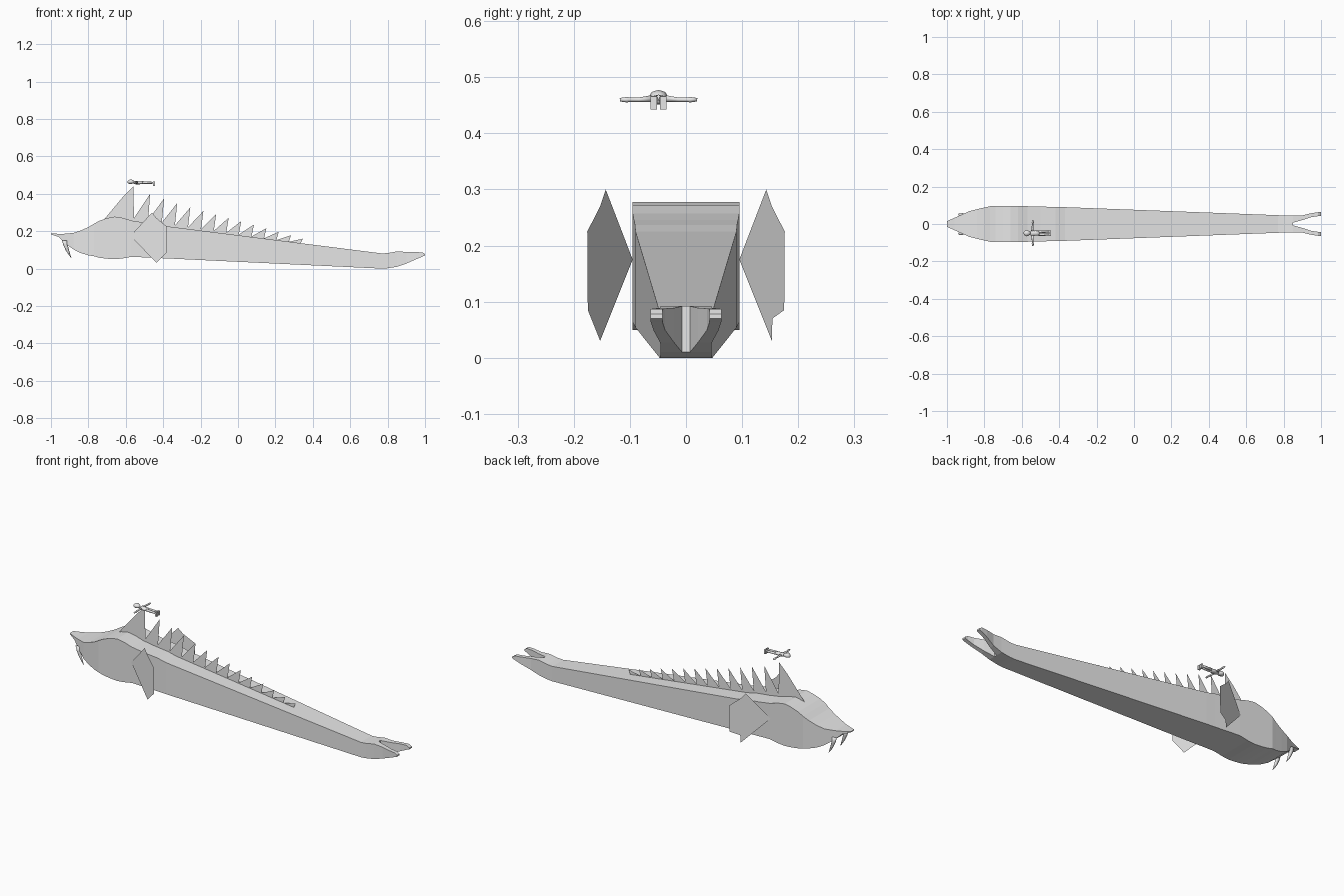
import bpy, bmesh, math
from mathutils import Vector

if "Cube" in bpy.data.objects:
    bpy.data.objects.remove(bpy.data.objects["Cube"])

grey = bpy.data.materials.new("pale grey")
grey.diffuse_color = (0.8, 0.8, 0.8, 1)
grey.use_nodes = True
grey.node_tree.nodes["Principled BSDF"].inputs["Base Color"].default_value = grey.diffuse_color


def finish(name, bm, smooth=False):
    bmesh.ops.recalc_face_normals(bm, faces=bm.faces)
    me = bpy.data.meshes.new(name)
    bm.to_mesh(me)
    bm.free()
    me.materials.append(grey)
    for p in me.polygons:
        p.use_smooth = smooth
    ob = bpy.data.objects.new(name, me)
    bpy.context.collection.objects.link(ob)
    return ob


def loft(name, sections, smooth=False):
    """Skin a list of rings that share a point count, with closed ends."""
    bm = bmesh.new()
    rings = [[bm.verts.new(p) for p in ring] for ring in sections]
    n = len(rings[0])
    for a, b in zip(rings, rings[1:]):
        for i in range(n):
            bm.faces.new((a[i], a[(i + 1) % n], b[(i + 1) % n], b[i]))
    bm.faces.new(rings[0])
    bm.faces.new(rings[-1])
    return finish(name, bm, smooth)


def box_ring(x, y0, y1, z0, z1):
    return [(x, y0, z0), (x, y1, z0), (x, y1, z1), (x, y0, z1)]


def sheet(name, pts):
    bm = bmesh.new()
    f = bm.faces.new([bm.verts.new(p) for p in pts])
    bmesh.ops.triangulate(bm, faces=[f], ngon_method='EAR_CLIP')
    return finish(name, bm)


def tube(name, path, sides=8):
    """Limb along x or y from (centre, half width, half height) stations."""
    axis = (Vector(path[-1][0]) - Vector(path[0][0])).normalized()
    side = Vector((0, 1, 0)) if abs(axis.x) > 0.5 else Vector((1, 0, 0))
    up = axis.cross(side)
    rings = []
    for c, w, h in path:
        rings.append([Vector(c) + side * w * math.cos(t) + up * h * math.sin(t)
                      for t in (2 * math.pi * i / sides for i in range(sides))])
    return loft(name, rings, True)


# Body: x, half width, bottom, top
body = [(-1, .015, .183, .188), (-.96, .033, .17, .186), (-.93, .046, .14, .186),
        (-.88, .069, .103, .191), (-.84, .079, .083, .204), (-.80, .088, .071, .222),
        (-.77, .095, .066, .24), (-.74, .095, .058, .256), (-.70, .095, .053, .27),
        (-.66, .095, .05, .278), (-.62, .095, .054, .272), (-.57, .095, .063, .257),
        (-.50, .093, .06, .246), (-.42, .091, .056, .237), (-.37, .09, .054, .225),
        (.77, .047, 0, .081), (.80, .046, .002, .083), (.85, .045, .01, .092)]
loft("body", [box_ring(x, -w, w, a, b) for x, w, a, b in body])

# Forked tail prongs, mirrored: x, inner y, outer y, bottom, top
prong = [(.85, .007, .045, .01, .092), (.90, .021, .046, .027, .089),
         (.95, .037, .058, .049, .088), (.985, .042, .063, .064, .087),
         (1, .042, .063, .07, .078)]
for s in (1, -1):
    side = "left" if s > 0 else "right"
    loft(side + "_tail_prong", [box_ring(x, s * a, s * b, c, d) for x, a, b, c, d in prong])

    # Side fins, flat sheets slanting outward: y, z
    fin = [(.095, .175), (.143, .30), (.153, .27), (.176, .225), (.152, .155),
           (.175, .085), (.154, .07), (.153, .03)]
    sheet(side + "_side_fin", [(-.575 + (y - .095) * 2.4, s * y, z) for y, z in fin])

    # Curved fangs: x, z, radius
    fang = [(-.927, .15, .014), (-.922, .125, .012), (-.912, .098, .009),
            (-.902, .076, .005), (-.892, .058, .0008)]
    loft(side + "_fang", [[(x + r * math.cos(t), s * .05 + r * .7 * math.sin(t), z)
                           for t in (i * math.pi / 3 for i in range(6))]
                          for x, z, r in fang], True)

# Dorsal crest: one thin saw-toothed row
tips = [(-.56, .44), (-.47, .40), (-.395, .375), (-.325, .35), (-.255, .327),
        (-.185, .308), (-.117, .29), (-.05, .272), (.017, .254), (.085, .235),
        (.152, .216), (.218, .197), (.284, .179), (.347, .16)]


def back_z(x):
    for a, b in zip(body, body[1:]):
        if a[0] <= x <= b[0]:
            return a[3] + (b[3] - a[3]) * (x - a[0]) / (b[0] - a[0])


start = -.72
for i, (x, z) in enumerate(tips):
    end = x - .012 if i else x + .004
    crest = [(start, 0, back_z(start) - .005)]
    if i == 0:
        crest += [(-.66, 0, .325), (-.61, 0, .39)]
    crest += [(x, 0, z), (end, 0, back_z(end) + .02 * (1 - i / 13)),
              (end, 0, back_z(end) - .005)]
    if i == 1:
        crest.append((-.52, 0, .24))
    sheet(f"crest_spike_{i + 1}", crest)
    start = end - .012

# Small floating rider, lying along x with arms spread
cy, cz = -.049, .46
tube("rider_torso", [((-.556, cy, cz), .008, .006), ((-.548, cy, cz), .016, .009),
                     ((-.525, cy, cz), .013, .009), ((-.505, cy, cz), .014, .008)])
tube("rider_head", [((-.59, cy, .463), .005, .005), ((-.585, cy, .464), .012, .010),
                    ((-.574, cy, .465), .017, .0125), ((-.563, cy, .464), .013, .010),
                    ((-.554, cy, .462), .006, .006)])
for s in (1, -1):
    side = "left" if s > 0 else "right"
    tube(f"rider_{side}_leg", [((-.51, cy + s * .007, cz), .007, .007),
                               ((-.478, cy + s * .008, cz - .001), .006, .006),
                               ((-.452, cy + s * .008, cz - .001), .005, .005)])
    loft(f"rider_{side}_foot", [box_ring(x, cy + s * .003, cy + s * .014, a, b)
                                for x, a, b in [(-.454, .443, .467), (-.444, .443, .466)]])
    tube(f"rider_{side}_arm", [((-.543, cy + s * .012, .462), .007, .006),
                               ((-.542, cy + s * .035, .46), .005, .004),
                               ((-.541, cy + s * .052, .46), .004, .004),
                               ((-.541, cy + s * .056, .46), .006, .005),
                               ((-.541, cy + s * .069, .46), .004, .003)])
